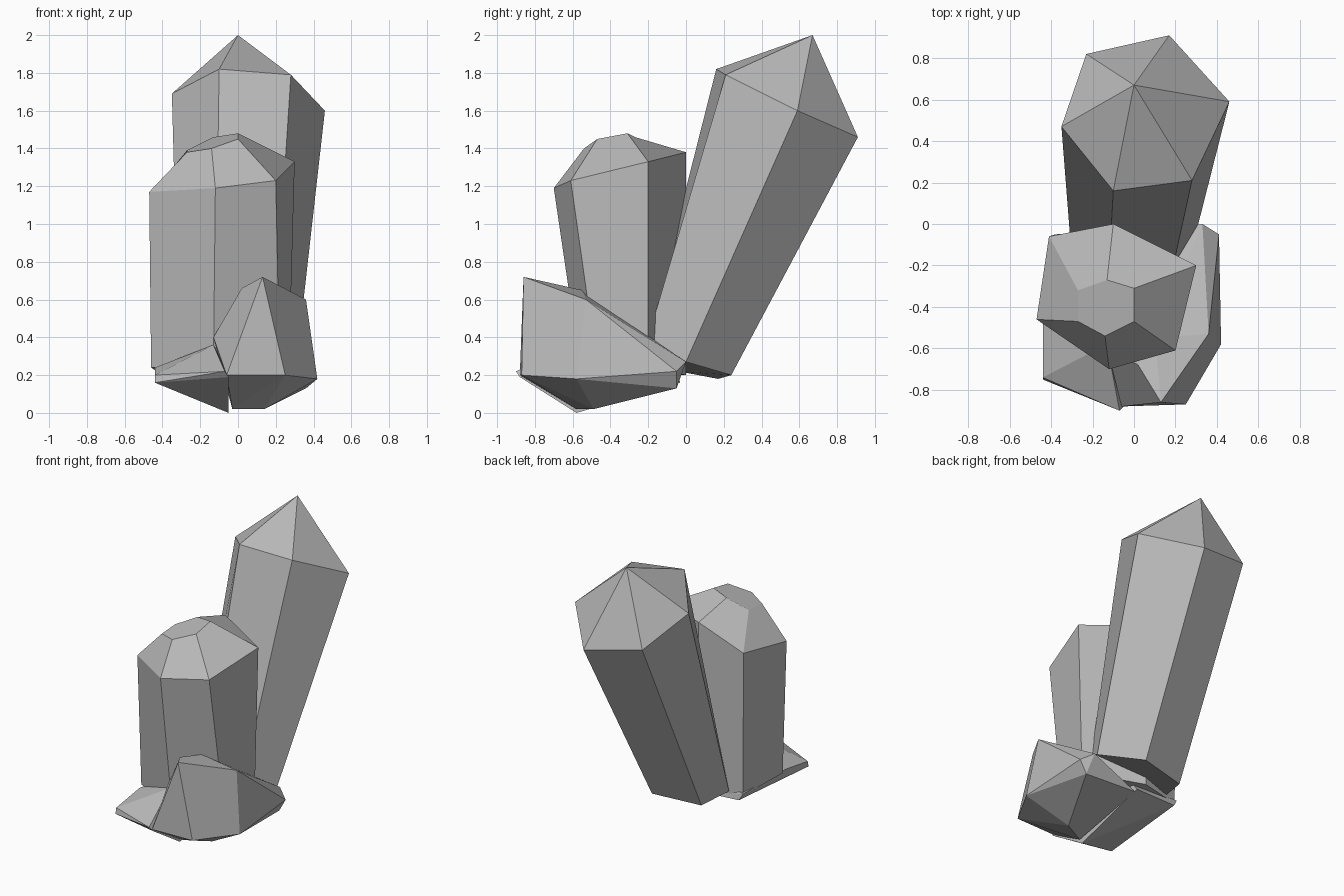
import bpy
import bmesh
import math

# Remove only the default cube
default_cube = bpy.data.objects.get("Cube")
if default_cube:
    bpy.data.objects.remove(default_cube, do_unlink=True)


def make_material(name, colour):
    material = bpy.data.materials.new(name)
    material.use_nodes = True
    material.diffuse_color = colour
    shader = next(n for n in material.node_tree.nodes if n.type == 'BSDF_PRINCIPLED')
    shader.inputs["Base Color"].default_value = colour
    return material


stone_grey = make_material("stone_grey", (.5, .5, .5, 1))


def finish(name, bm):
    """Turn a finished bmesh into a flat shaded object."""
    bmesh.ops.recalc_face_normals(bm, faces=bm.faces[:])
    mesh = bpy.data.meshes.new(name)
    bm.to_mesh(mesh)
    bm.free()
    mesh.materials.append(stone_grey)
    crystal = bpy.data.objects.new(name, mesh)
    bpy.context.scene.collection.objects.link(crystal)
    return crystal


def make_prism(name, rings, apex=None):
    """Loft matching rings from the base up, closing with a cap or a point."""
    bm = bmesh.new()
    loops = [[bm.verts.new(point) for point in ring] for ring in rings]
    for low, high in zip(loops, loops[1:]):
        for i in range(len(low)):
            j = (i + 1) % len(low)
            bm.faces.new((low[i], low[j], high[j], high[i]))
    bm.faces.new(loops[0][::-1])
    top = loops[-1]
    if apex:
        tip = bm.verts.new(apex)
        for i in range(len(top)):
            bm.faces.new((top[i], top[(i + 1) % len(top)], tip))
    else:
        bm.faces.new(top)
    return finish(name, bm)


def make_chunk(name, corners):
    """Wrap a rough stone around its corners and merge nearly flat facets."""
    bm = bmesh.new()
    for corner in corners:
        bm.verts.new(corner)
    hull = bmesh.ops.convex_hull(bm, input=bm.verts[:])
    loose = {v for v in hull["geom_interior"] if isinstance(v, bmesh.types.BMVert)}
    bmesh.ops.delete(bm, geom=list(loose), context='VERTS')
    bmesh.ops.dissolve_limit(bm, angle_limit=math.radians(4),
                             verts=bm.verts[:], edges=bm.edges[:])
    return finish(name, bm)


# Tall crystal leaning backwards, with a pointed tip
make_prism("tall_leaning_crystal", [
    [(-.31, -.04, .22), (-.12, -.2, .4), (.19, -.2, .4),
     (.31, 0, .27), (.1, .24, .2), (-.24, .17, .18)],
    [(-.35, .47, 1.69), (-.1, .16, 1.82), (.28, .21, 1.79),
     (.46, .59, 1.6), (.17, .91, 1.46), (-.23, .82, 1.53)],
], apex=(0, .67, 2))

# Upright crystal with a bevelled, blunt top
make_prism("upright_crystal", [
    [(-.46, -.43, .24), (-.13, -.56, .24), (.22, -.47, .24),
     (.27, -.2, .24), (-.1, 0, .2), (-.4, -.07, .2)],
    [(-.47, -.46, 1.17), (-.12, -.7, 1.19), (.2, -.61, 1.23),
     (.3, -.2, 1.33), (-.1, 0, 1.38), (-.41, -.06, 1.22)],
    [(-.27, -.47, 1.38), (-.14, -.54, 1.4), (0, -.47, 1.45),
     (0, -.31, 1.48), (-.13, -.27, 1.46), (-.27, -.32, 1.39)],
])

# Broad slanted stone at the foot
make_chunk("right_foot_stone", [
    (.13, -.86, .72), (.02, -.68, .66), (.1, -.55, .65), (.36, -.53, .6),
    (.42, -.58, .18), (.25, -.87, .2), (-.06, -.88, .2), (-.13, -.6, .4),
    (.14, -.49, .02), (-.03, -.58, .02), (.41, -.05, .22), (.33, 0, .27),
    (.36, -.05, .13), (-.05, -.05, .15),
])

# Low wedge beside it, reaching back under the cluster
make_chunk("left_foot_stone", [
    (-.44, -.75, .16), (-.44, -.74, .2), (-.44, -.48, .24), (-.07, -.9, .22),
    (-.05, -.88, .19), (-.13, -.58, .36), (-.05, -.58, 0), (-.41, -.06, .22),
    (-.38, -.05, .17), (-.05, -.03, .16), (-.05, -.1, .25),
])
